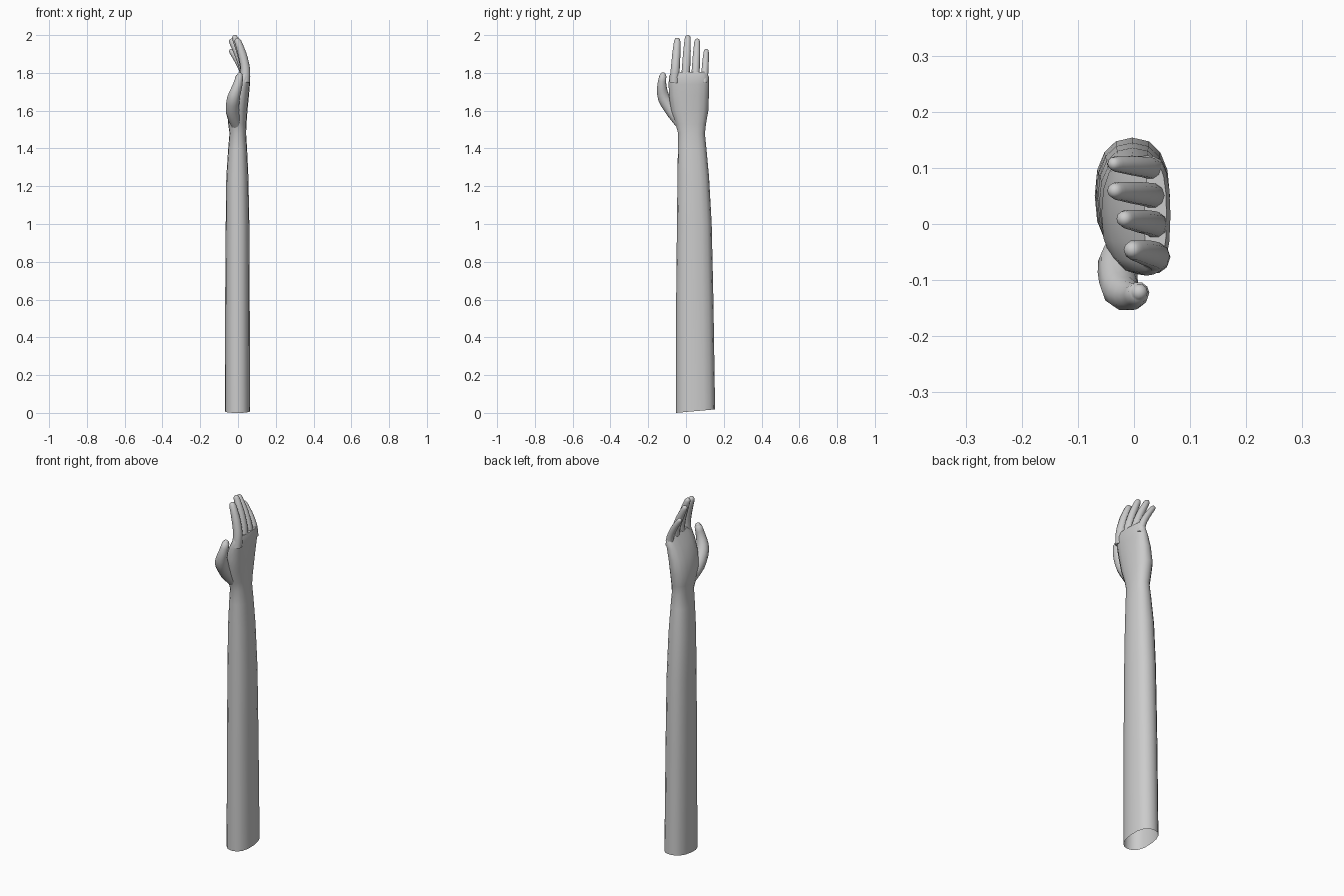
import bpy
import bmesh
from math import cos, sin, tau, radians
from mathutils import Vector

default = bpy.data.objects.get("Cube")
if default:
    bpy.data.objects.remove(default, do_unlink=True)

skin = bpy.data.materials.new("plain grey")
skin.use_nodes = True
GREY = (0.6, 0.6, 0.6, 1)
skin.diffuse_color = GREY
skin.node_tree.nodes["Principled BSDF"].inputs["Base Color"].default_value = GREY


def spow(v, p):
    return abs(v) ** p * (1 if v >= 0 else -1)


def loft(name, rings, cap_start):
    """Skin a list of equal rings; the far end is always closed."""
    bm = bmesh.new()
    loops = [[bm.verts.new(p) for p in ring] for ring in rings]
    n = len(loops[0])
    for a, b in zip(loops, loops[1:]):
        for i in range(n):
            j = (i + 1) % n
            bm.faces.new((a[i], a[j], b[j], b[i]))
    bm.faces.new(loops[-1])
    if cap_start:
        bm.faces.new(loops[0][::-1])
    mesh = bpy.data.meshes.new(name)
    bm.to_mesh(mesh)
    bm.free()
    mesh.materials.append(skin)
    obj = bpy.data.objects.new(name, mesh)
    bpy.context.collection.objects.link(obj)
    bpy.ops.object.select_all(action="DESELECT")
    obj.select_set(True)
    bpy.context.view_layer.objects.active = obj
    bpy.ops.object.shade_smooth_by_angle(angle=radians(60))
    return obj


def box_ring(z, x0, x1, y0, y1, sides=16, slope=0.0):
    """Rounded ring filling the given extents, tilted by slope along y."""
    ring = []
    for i in range(sides):
        a = tau * i / sides
        x = (x0 + x1) / 2 + (x1 - x0) / 2 * spow(cos(a), 0.85)
        y = (y0 + y1) / 2 + (y1 - y0) / 2 * spow(sin(a), 0.85)
        ring.append((x, y, z + slope * (y - y0)))
    return ring


def digit(name, points, radii, steps=3, sides=10):
    """Tapered tube along a smoothed path with a rounded tip."""
    pts = [Vector(p) for p in points]
    path = []
    for k in range(len(pts) - 1):
        p0, p1, p2 = pts[max(k - 1, 0)], pts[k], pts[k + 1]
        p3 = pts[min(k + 2, len(pts) - 1)]
        for s in range(steps):
            t = s / steps
            c = 0.5 * (2 * p1 + (p2 - p0) * t + (2 * p0 - 5 * p1 + 4 * p2 - p3) * t * t
                       + (3 * p1 - p0 - 3 * p2 + p3) * t ** 3)
            path.append((c, radii[k] + (radii[k + 1] - radii[k]) * t))
    # rounded tip
    end = pts[-1]
    aim = (end - path[-1][0]).normalized()
    r = radii[-1]
    path = [q for q in path if (q[0] - end).dot(aim) < -r * 1.1]
    for a in (0, 0.5, 0.95, 1.35):
        path.append((end - aim * r * (1 - sin(a)), r * cos(a)))
    rings = []
    for k, (c, rad) in enumerate(path):
        t = (path[min(k + 1, len(path) - 1)][0] - path[max(k - 1, 0)][0]).normalized()
        v = t.cross(Vector((1, 0, 0))).normalized()
        u = v.cross(t)
        rings.append([c + (u * cos(tau * i / sides) + v * sin(tau * i / sides)) * rad
                      for i in range(sides)])
    return loft(name, rings, True)


# forearm and palm: z, x range, y range
sections = [
    (0.6, -.068, .062, -.052, .145), (1.0, -.065, .06, -.048, .136),
    (1.25, -.062, .055, -.045, .122), (1.4, -.052, .048, -.043, .108),
    (1.48, -.045, .043, -.042, .10), (1.53, -.052, .045, -.055, .106),
    (1.6, -.058, .05, -.08, .118), (1.68, -.042, .058, -.09, .121),
    (1.74, -.018, .063, -.092, .122), (1.78, .004, .065, -.09, .121),
    (1.805, .018, .058, -.078, .108),
]
rings = [box_ring(0, -.07, .064, -.053, .154, slope=0.09)]
rings += [box_ring(*s) for s in sections]
loft("forearm_and_palm", rings, False)

# fingers: base y, tip y, tip x, tip z, girth
fingers = {
    "index_finger": (-.062, -.045, -.008, 1.985, .027),
    "middle_finger": (-.004, .010, -.022, 2.0, .025),
    "ring_finger": (.048, .060, -.040, 1.98, .024),
    "little_finger": (.096, .108, -.042, 1.925, .021),
}
for name, (by, ty, tx, tz, g) in fingers.items():
    base = Vector((.036, by, 1.75))
    tip = Vector((tx, ty, tz))
    knuckle = base.lerp(tip, 0.3) + Vector((.016, 0, 0))
    joint = base.lerp(tip, 0.65) + Vector((.014, 0, 0))
    digit(name, (base, knuckle, joint, tip), (g, g * .92, g * .84, g * .6))

# thumb and its mound
digit("thumb",
      ((-.004, -.012, 1.51), (-.028, -.068, 1.59), (-.024, -.116, 1.665),
       (-.002, -.128, 1.735), (.012, -.119, 1.802)),
      (.028, .036, .034, .025, .016))
